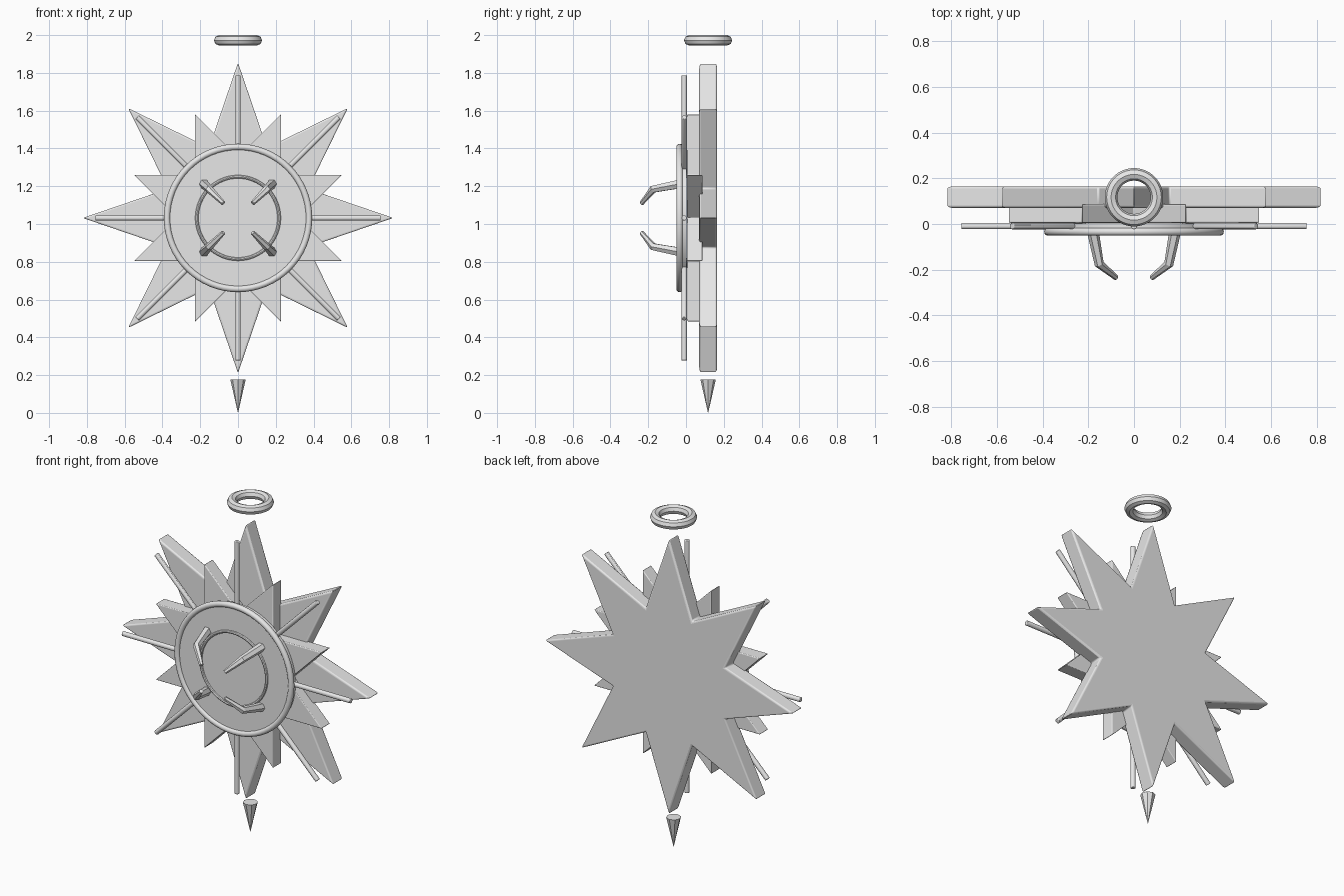
import bpy, bmesh
from math import pi, cos, sin, radians
from mathutils import Vector, Matrix

if "Cube" in bpy.data.objects:
    bpy.data.objects.remove(bpy.data.objects["Cube"])

CENTRE = Vector((0, 0, 1.032))
HANG_Y = 0.117

metal = bpy.data.materials.new("pale grey metal")
metal.use_nodes = True
metal.diffuse_color = (0.8, 0.8, 0.8, 1)
metal.node_tree.nodes["Principled BSDF"].inputs["Base Color"].default_value = (0.8, 0.8, 0.8, 1)


def finish(obj, name, bevel=0, smooth=True):
    obj.name = name
    obj.data.materials.append(metal)
    if bevel:
        mod = obj.modifiers.new("Bevel", 'BEVEL')
        mod.width = bevel
        mod.segments = 3
        mod.limit_method = 'ANGLE'
    bpy.ops.object.select_all(action='DESELECT')
    obj.select_set(True)
    bpy.context.view_layer.objects.active = obj
    if smooth:
        bpy.ops.object.shade_smooth_by_angle(angle=radians(40))
    return obj


def from_bmesh(bm, name, **kw):
    bmesh.ops.recalc_face_normals(bm, faces=bm.faces)
    mesh = bpy.data.meshes.new(name)
    bm.to_mesh(mesh)
    bm.free()
    obj = bpy.data.objects.new(name, mesh)
    bpy.context.collection.objects.link(obj)
    return finish(obj, name, **kw)


def radial(r, angle, y):
    return CENTRE + Vector((r * cos(angle), y, r * sin(angle)))


def star(name, outer, inner, y0, y1, turn, bevel):
    """Eight-pointed star plate standing in the xz plane."""
    bm = bmesh.new()
    rim = [bm.verts.new(radial(inner if i % 2 else outer, turn + i * pi / 8, y0))
           for i in range(16)]
    face = bm.faces.new(rim)
    ext = bmesh.ops.extrude_face_region(bm, geom=[face])["geom"]
    moved = [v for v in ext if isinstance(v, bmesh.types.BMVert)]
    bmesh.ops.translate(bm, vec=(0, y1 - y0, 0), verts=moved)
    return from_bmesh(bm, name, bevel=bevel)


def torus(name, major, minor, loc, sides, upright=False):
    bpy.ops.mesh.primitive_torus_add(
        major_radius=major, minor_radius=minor, major_segments=64, minor_segments=sides,
        location=loc, rotation=(pi / 2 if upright else 0, 0, 0))
    return finish(bpy.context.object, name)


def loft(name, points, radii, sides, **kw):
    """Tapered bar through a few points, with capped ends."""
    bm = bmesh.new()
    rings = []
    for i, (p, r) in enumerate(zip(points, radii)):
        along = points[min(i + 1, len(points) - 1)] - points[max(i - 1, 0)]
        turn = along.to_track_quat('Z', 'Y').to_matrix()
        rings.append([bm.verts.new(p + turn @ Vector((r * cos(a), r * sin(a), 0)))
                      for a in (2 * pi * k / sides for k in range(sides))])
    for a, b in zip(rings, rings[1:]):
        for k in range(sides):
            n = (k + 1) % sides
            bm.faces.new((a[k], a[n], b[n], b[k]))
    bm.faces.new(rings[0])
    bm.faces.new(rings[-1])
    return from_bmesh(bm, name, **kw)


# Two layered stars
star("back_star", 0.822, 0.402, 0.07, 0.165, pi / 2, 0.01)
star("front_star", 0.595, 0.322, 0.005, 0.087, pi / 8, 0.005)

# Slim ray rods
for i in range(8):
    a = i * pi / 4
    rod = loft(f"ray_rod_{i + 1}", [radial(0.3, a, -0.009), radial(0.755, a, -0.009)],
               (0.0145, 0.0145), 12, bevel=0.004)

# Round mount plate with rim and seat ring
bpy.ops.mesh.primitive_cylinder_add(vertices=64, radius=0.38, depth=0.04,
                                    location=CENTRE + Vector((0, -0.018, 0)),
                                    rotation=(pi / 2, 0, 0))
finish(bpy.context.object, "mount_plate")
torus("plate_rim", 0.376, 0.017, CENTRE + Vector((0, -0.034, 0)), 12, True)
torus("seat_ring", 0.218, 0.009, CENTRE + Vector((0, -0.04, 0)), 8, True)

# Four bent claws
for i in range(4):
    a = pi / 4 + i * pi / 2
    loft(f"claw_{i + 1}",
         [radial(0.255, a, -0.03), radial(0.215, a, -0.175), radial(0.11, a, -0.235)],
         (0.026, 0.021, 0.012), 6, smooth=False)

# Hanging loop and drop
torus("hanging_loop", 0.1, 0.0275, (0, HANG_Y, 1.9725), 8)
loft("drop_cone", [Vector((0, HANG_Y, 0)), Vector((0, HANG_Y, 0.178))], (0.0005, 0.041), 8,
     smooth=False)
